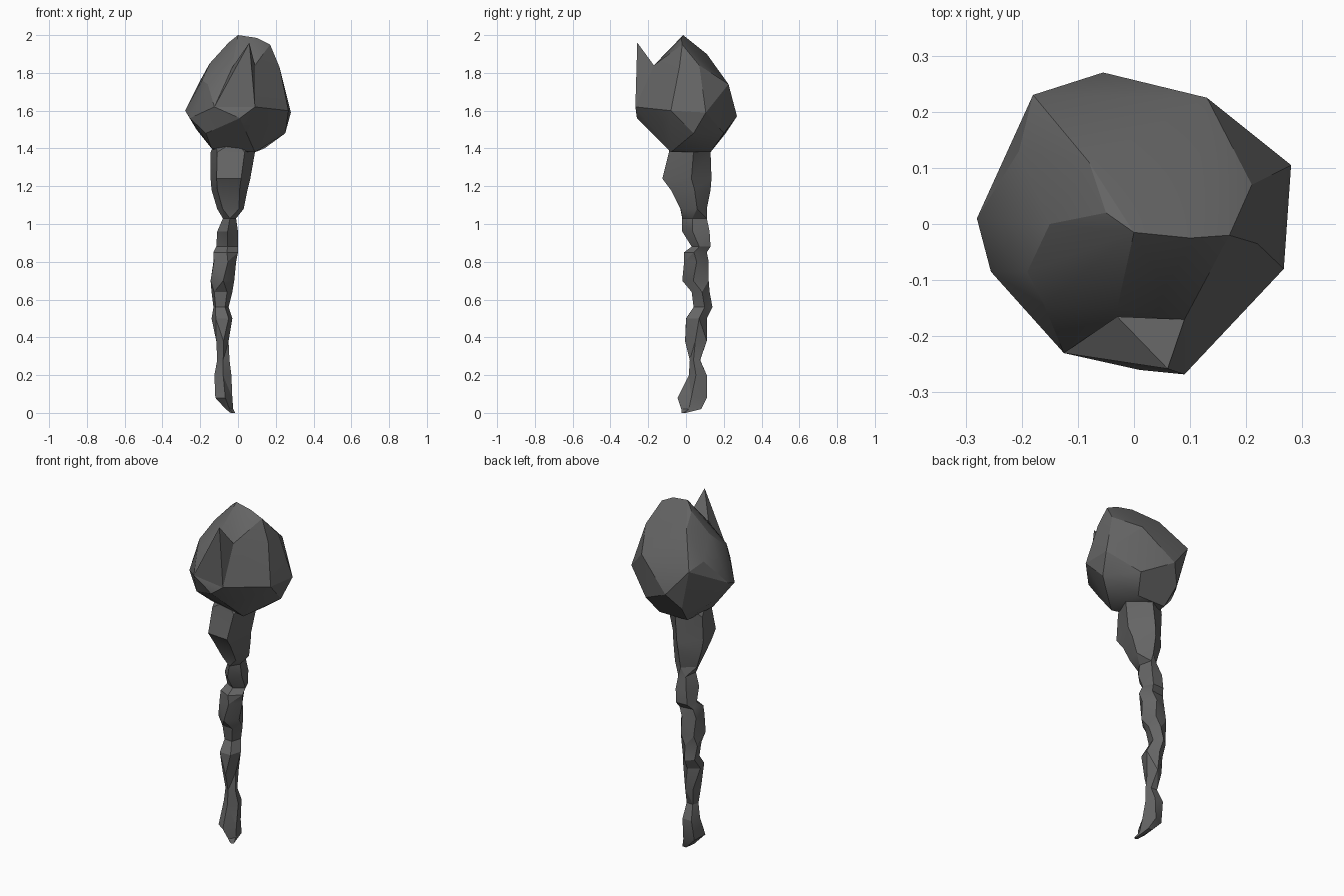
import bpy, bmesh, math, random
from mathutils import Vector

cube = bpy.data.objects.get("Cube")
if cube:
    bpy.data.objects.remove(cube, do_unlink=True)
random.seed(4)

# One dark stone colour for the whole club
stone = bpy.data.materials.new("dark grey stone")
stone.use_nodes = True
colour = (0.13, 0.13, 0.13, 1)
stone.diffuse_color = colour
shader = next(n for n in stone.node_tree.nodes if n.type == 'BSDF_PRINCIPLED')
shader.inputs["Base Color"].default_value = colour
shader.inputs["Roughness"].default_value = 0.9


def finish(name, bm, smooth_angle):
    """Turn a bmesh into a shaded object with the stone material."""
    bmesh.ops.recalc_face_normals(bm, faces=bm.faces[:])
    mesh = bpy.data.meshes.new(name)
    bm.to_mesh(mesh)
    bm.free()
    mesh.materials.append(stone)
    obj = bpy.data.objects.new(name, mesh)
    bpy.context.collection.objects.link(obj)
    bpy.ops.object.select_all(action='DESELECT')
    bpy.context.view_layer.objects.active = obj
    obj.select_set(True)
    bpy.ops.object.shade_smooth_by_angle(angle=math.radians(smooth_angle))
    return obj


def chipped_rock(name, corners):
    """Faceted rock: the hull around a few corners, given in hundredths."""
    bm = bmesh.new()
    for corner in corners:
        bm.verts.new(Vector(corner) / 100)
    result = bmesh.ops.convex_hull(bm, input=bm.verts[:])
    loose = {v for v in result["geom_interior"] + result["geom_unused"]
             if isinstance(v, bmesh.types.BMVert)}
    bmesh.ops.delete(bm, geom=list(loose), context='VERTS')
    bmesh.ops.dissolve_limit(bm, angle_limit=math.radians(4),
                             verts=bm.verts[:], edges=bm.edges[:])
    return finish(name, bm, 22)


def knotted_shaft(name, sections, sides=5):
    """Loft through uneven rings; each section is z, x range, y range."""
    bm = bmesh.new()
    rings = []
    for z, x0, x1, y0, y1 in sections:
        turn = random.uniform(-0.4, 0.4)
        angles = [turn + math.tau * k / sides for k in range(sides)]
        xs = [math.cos(a) for a in angles]
        ys = [math.sin(a) for a in angles]

        # Stretch the ring so it fills its given width and depth
        def fit(value, values, low, high):
            share = (value - min(values)) / (max(values) - min(values))
            return (low + share * (high - low)) / 100

        rings.append([bm.verts.new((fit(x, xs, x0, x1), fit(y, ys, y0, y1), z / 100))
                      for x, y in zip(xs, ys)])
    for lower, upper in zip(rings, rings[1:]):
        for k in range(sides):
            n = (k + 1) % sides
            bm.faces.new((lower[k], lower[n], upper[n], upper[k]))
    bm.faces.new(rings[0])
    bm.faces.new(rings[-1])
    bmesh.ops.triangulate(bm, faces=bm.faces[:])
    return finish(name, bm, 22)


# Heavy head: crest, shoulders, widest belt, underside
crest = [(0, -1.5, 200), (10, -2.5, 198.5), (17, -2, 195), (-5, 2, 196), (-15, 0, 185),
         (-8, 11, 190)]
shoulders = [(21, 7, 184), (22, -3.5, 183), (13, 22.5, 174), (-18, 23, 172),
             (-20.5, 13, 175), (-19, -8.5, 176), (-16, -14.5, 174), (-3, -15, 184),
             (9, -17, 184)]
belt = [(-28, 1, 160), (28, 10.5, 159), (26.7, -8, 160), (-25.5, -8.5, 156),
        (-5.5, 27, 157), (-12.5, -23, 162), (9, -26.8, 162), (1, -26, 156)]
underside = [(11, -16, 149), (-17, -14, 148), (25, 4, 148), (12, 20, 148), (-12, 21, 148),
             (-22, 4, 150), (-14, -5, 140), (9, -8, 138), (14, 5, 140), (8, 13, 138),
             (-10, 13, 138)]
chipped_rock("club_head", crest + shoulders + belt + underside)

# Sharp splinter standing up from the front of the head
chipped_rock("front_splinter", [(6, -25.8, 196), (-12.5, -23, 162), (9, -26.8, 162),
                                (9, -17, 184), (-3, -16.5, 183), (1, -18, 160)])

# Gnarled handle, from the tip up into the head
knotted_shaft("handle", [
    (0.5, -4, -1.5, -2.5, 0), (2, -6.5, -2.5, -2.5, 8), (8, -12, -3, -4.5, 11),
    (20, -12.5, -3.5, 1.5, 11), (28, -11, -4.5, 2, 7.5), (38, -11.5, -5, -0.5, 11),
    (50, -14, -3, 0, 11), (56, -13, -5, 4, 14), (64, -14, -3, 3, 12.5),
    (70, -14.5, -2, -2, 12), (80, -13, -1, -1, 12), (85, -13, 0, -1, 11),
    (88, -11.5, 0, 3, 13), (96, -11, 0, -2, 12.5), (103, -8, -1, -2, 11),
    (108, -11, 3, -3, 11), (118, -14, 5, -8, 13), (124, -14.5, 6.5, -12.5, 13.5),
    (138, -14.5, 9, -9, 13), (144, -12, 8, -8, 11)])

# Rest the tip on the ground
for obj in bpy.context.collection.objects:
    if obj.name == "handle":
        for v in obj.data.vertices:
            if v.co.z < 0.01:
                v.co.z = 0
